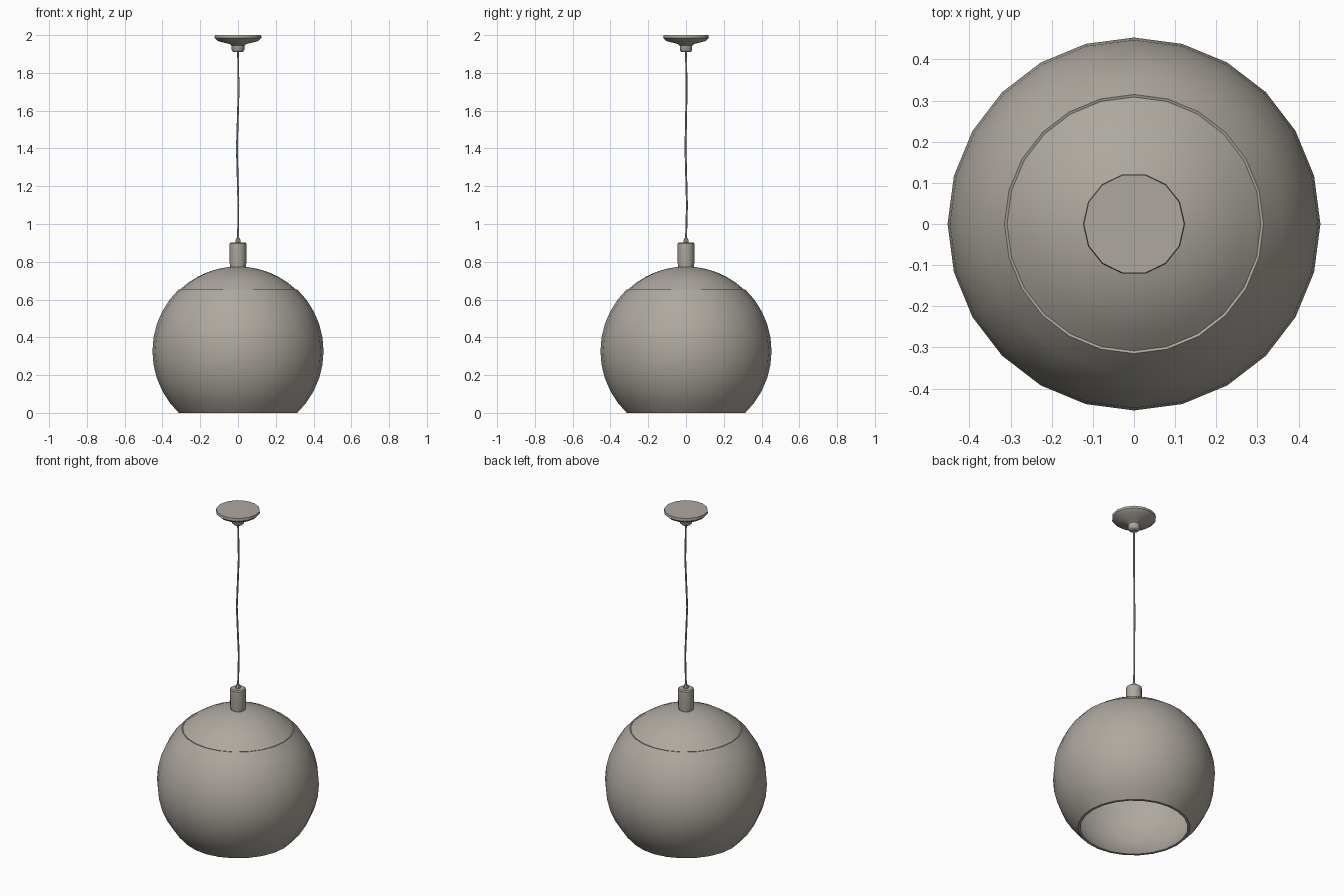
import bpy, bmesh, math

if "Cube" in bpy.data.objects:
    bpy.data.objects.remove(bpy.data.objects["Cube"])

mat = bpy.data.materials.new("warm_grey")
mat.diffuse_color = (0.42, 0.39, 0.345, 1)
mat.use_nodes = True
mat.node_tree.nodes["Principled BSDF"].inputs["Base Color"].default_value = mat.diffuse_color


def lathe(name, profile, sides, angle=40):
    """Revolve (radius, z) points around z; radius 0 makes a pole."""
    bm = bmesh.new()
    rings = []
    for r, z in profile:
        n = 1 if r == 0 else sides
        rings.append([bm.verts.new((r * math.cos(2 * math.pi * i / sides),
                                    r * math.sin(2 * math.pi * i / sides), z)) for i in range(n)])
    for a, b in zip(rings, rings[1:]):
        for i in range(sides):
            j = (i + 1) % sides
            loop = [a[i % len(a)], a[j % len(a)], b[j % len(b)], b[i % len(b)]]
            bm.faces.new(list(dict.fromkeys(loop)))
    bmesh.ops.recalc_face_normals(bm, faces=bm.faces)
    me = bpy.data.meshes.new(name)
    bm.to_mesh(me)
    bm.free()
    ob = bpy.data.objects.new(name, me)
    bpy.context.collection.objects.link(ob)
    finish(ob, angle)
    return ob


def finish(ob, angle=40):
    ob.data.materials.append(mat)
    bpy.ops.object.select_all(action='DESELECT')
    ob.select_set(True)
    bpy.context.view_layer.objects.active = ob
    bpy.ops.object.shade_smooth_by_angle(angle=math.radians(angle))


def arc(radius, z0, a0, a1, n):
    return [(radius * math.cos(math.radians(a0 + (a1 - a0) * i / n)),
             z0 + radius * math.sin(math.radians(a0 + (a1 - a0) * i / n))) for i in range(n + 1)]


# Hollow globe shade: outer wall, then inner wall, joined at both rims
outer = arc(0.453, 0.327, -46.2, 46, 10)
inner = arc(0.441, 0.327, 46.8, -47.4, 10)
inner[-1] = (inner[-1][0], outer[0][1])
lathe("globe_shade", outer + inner + [outer[0]], 24)

# Domed cap set just inside the upper rim, with an inner skin
dome = arc(0.448, 0.327, 46.5, 84, 5)
under = arc(0.438, 0.327, 84, 45.5, 5)
lathe("top_cap", [(0.301, 0.635)] + dome + [(0, 0.775)], 24)
lathe("top_cap_lining", [(0, 0.763)] + under, 24)

# Lamp holder neck and cord grip
lathe("neck", [(0, 0.765), (0.040, 0.765), (0.045, 0.80), (0.044, 0.897), (0.038, 0.902), (0, 0.902)], 12)
lathe("cord_grip", [(0, 0.90), (0.014, 0.90), (0.014, 0.915), (0.009, 0.925), (0, 0.925)], 8)

# Slightly wavy cord
cu = bpy.data.curves.new("cord", 'CURVE')
cu.dimensions = '3D'
cu.bevel_depth = 0.005
cu.bevel_resolution = 1
cu.use_fill_caps = True
pts = [(0, 0, 0.915), (0.002, 0.005, 1.1), (-0.006, -0.003, 1.4),
       (0.003, 0.003, 1.7), (0, 0, 1.93)]
sp = cu.splines.new('POLY')
sp.points.add(len(pts) - 1)
for p, co in zip(sp.points, pts):
    p.co = (*co, 1)
cord = bpy.data.objects.new("cord", cu)
bpy.context.collection.objects.link(cord)
cu.materials.append(mat)

# Ceiling canopy with stem
lathe("ceiling_canopy", [(0, 2.0), (0.122, 2.0), (0.124, 1.985), (0.105, 1.968), (0.045, 1.953),
                         (0.034, 1.945), (0.033, 1.918), (0.025, 1.91), (0, 1.91)], 14, 50)
